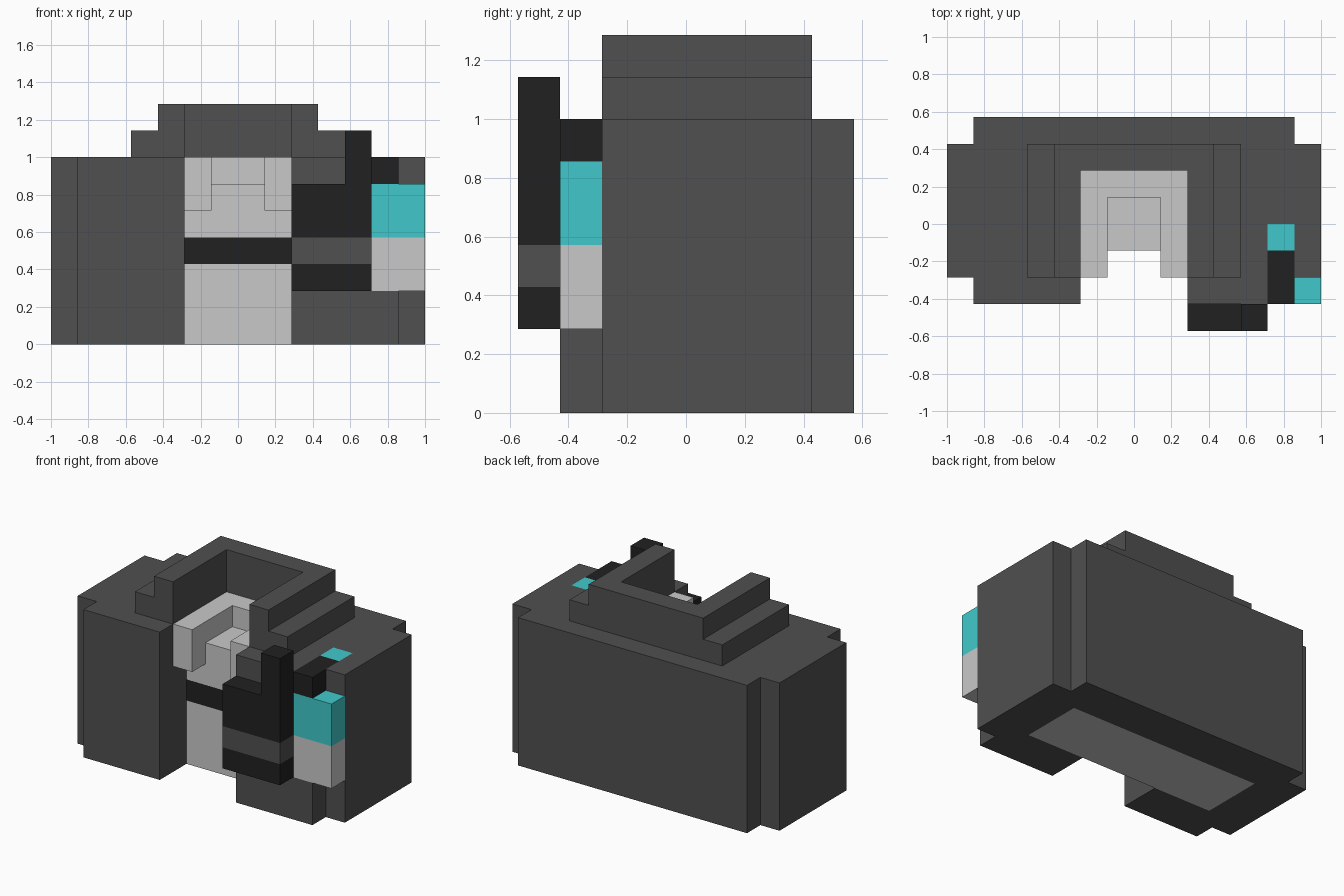
import bpy, bmesh, math
from mathutils import Vector

if "Cube" in bpy.data.objects:
    bpy.data.objects.remove(bpy.data.objects["Cube"])

U = 1 / 7  # edge length of one block


def material(name, rgb):
    m = bpy.data.materials.new(name)
    m.diffuse_color = (*rgb, 1)
    m.use_nodes = True
    m.node_tree.nodes["Principled BSDF"].inputs["Base Color"].default_value = m.diffuse_color
    return m


dark = material("dark_grey", (0.08, 0.08, 0.08))
black = material("near_black", (0.0155, 0.0155, 0.0155))
light = material("light_grey", (0.584, 0.584, 0.584))
cyan = material("cyan", (0.053, 0.584, 0.604))

cells = {}  # block position -> part name


def fill(part, x0, x1, y0, y1, z0, z1):
    """Fill a box of blocks with a part; part None carves it away."""
    for x in range(x0, x1):
        for y in range(y0, y1):
            for z in range(z0, z1):
                if part:
                    cells[x, y, z] = part
                else:
                    cells.pop((x, y, z), None)


# Bulky outer shell with stepped collar
fill("outer_shell", -6, 6, -3, 4, 0, 7)
fill("outer_shell", -7, 7, -2, 3, 0, 7)
fill("collar", -4, 4, -2, 3, 7, 8)
fill("collar", -3, 3, -2, 3, 8, 9)

# Front opening and the neck hole above it
fill(None, -2, 2, -3, -1, 0, 9)
fill(None, -2, 2, -1, 2, 6, 9)

# Light inner body with belt and raised rim
fill("inner_body", -5, 5, -1, 2, 0, 6)
fill("belt", -2, 2, -1, 2, 3, 4)
fill("inner_rim", -2, 2, 1, 2, 6, 7)
for x in (-2, 1):
    fill("inner_rim", x, x + 1, -1, 1, 6, 7)
    fill("inner_rim", x, x + 1, -2, -1, 5, 7)

# Black arm plate across the front with grey band and upright post
fill("front_plate", 2, 5, -4, -3, 2, 6)
fill("front_plate_band", 2, 5, -4, -3, 3, 4)
fill("front_post", 4, 5, -4, -3, 6, 8)

# Side canister: light base, cyan top, black and cyan cap
fill("canister_base", 5, 7, -3, -2, 2, 4)
fill("canister_top", 5, 7, -3, -2, 4, 6)
fill("canister_strap", 5, 6, -3, -1, 6, 7)
fill("top_light", 5, 6, -1, 0, 6, 7)

COLOURS = {
    "outer_shell": dark, "collar": dark, "front_plate_band": dark,
    "inner_body": light, "inner_rim": light, "canister_base": light,
    "belt": black, "front_plate": black, "front_post": black,
    "canister_strap": black, "canister_top": cyan, "top_light": cyan,
}


def build(part, mat):
    """Skin the outward block faces of one part and merge flat areas."""
    bm = bmesh.new()
    for cell in [c for c, p in cells.items() if p == part]:
        for axis in range(3):
            for side in (-1, 1):
                n = list(cell)
                n[axis] += side
                if tuple(n) in cells:
                    continue
                a, b = Vector((0, 0, 0)), Vector((0, 0, 0))
                a[(axis + 1) % 3] = 0.5
                b[(axis + 2) % 3] = 0.5
                c = Vector(cell) + Vector((0.5, 0.5, 0.5))
                c[axis] += side * 0.5
                ring = [c - a - b, c + a - b, c + a + b, c - a + b]
                if side < 0:
                    ring.reverse()
                bm.faces.new([bm.verts.new(v * U) for v in ring])
    bmesh.ops.remove_doubles(bm, verts=bm.verts, dist=1e-4)
    bmesh.ops.dissolve_limit(bm, angle_limit=math.radians(1),
                             verts=bm.verts, edges=bm.edges)
    mesh = bpy.data.meshes.new(part)
    bm.to_mesh(mesh)
    bm.free()
    mesh.materials.append(mat)
    bpy.context.collection.objects.link(bpy.data.objects.new(part, mesh))


for part, mat in COLOURS.items():
    build(part, mat)
